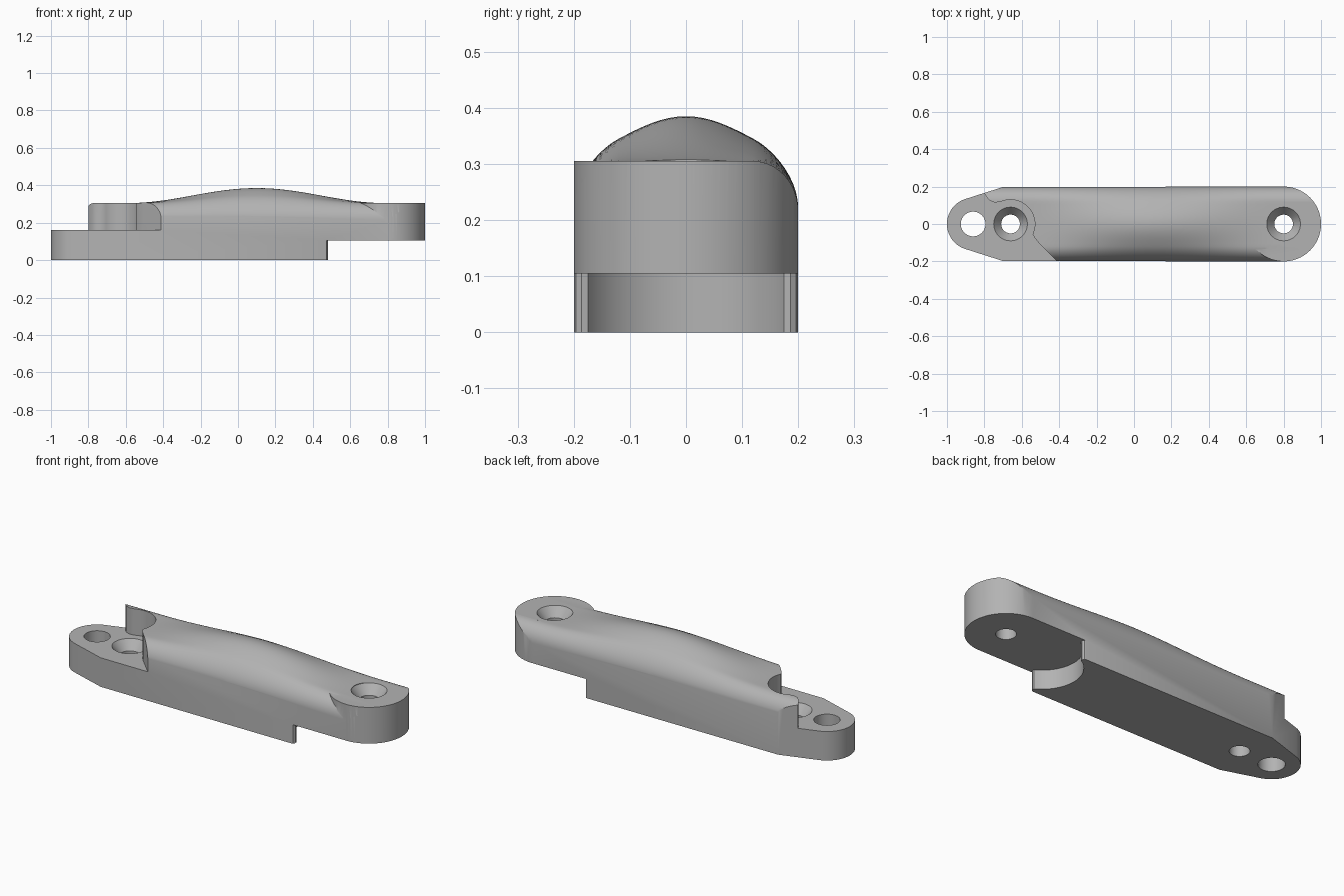
import bpy, bmesh
from math import sin, cos, pi, radians, sqrt

old = bpy.data.objects.get("Cube")
if old:
    bpy.data.objects.remove(old, do_unlink=True)

grey = bpy.data.materials.new("plain_grey")
grey.use_nodes = True
colour = (0.45, 0.45, 0.45, 1)
grey.diffuse_color = colour
grey.node_tree.nodes["Principled BSDF"].inputs["Base Color"].default_value = colour


def make(name, bm):
    bmesh.ops.recalc_face_normals(bm, faces=bm.faces)
    mesh = bpy.data.meshes.new(name)
    bm.to_mesh(mesh)
    bm.free()
    mesh.materials.append(grey)
    ob = bpy.data.objects.new(name, mesh)
    bpy.context.collection.objects.link(ob)
    return ob


def arc(cx, cy, r, start, end, n):
    angles = [radians(start + (end - start) * i / n) for i in range(n + 1)]
    return [(cx + r * cos(a), cy + r * sin(a)) for a in angles]


def prism(name, outline, low, high):
    bm = bmesh.new()
    base = bm.faces.new([bm.verts.new((x, y, low)) for x, y in outline])
    top = bmesh.ops.extrude_face_region(bm, geom=[base])["geom"]
    for v in top:
        if isinstance(v, bmesh.types.BMVert):
            v.co.z = high
    return make(name, bm)


def lathe(name, cx, profile, n=48):
    # closed solid of revolution from (radius, height) pairs
    bm = bmesh.new()
    rings = [[bm.verts.new((x, y, z)) for x, y in arc(cx, 0, r, 0, 360, n)[:-1]]
             for r, z in profile]
    for a, b in zip(rings, rings[1:]):
        for i in range(n):
            j = (i + 1) % n
            bm.faces.new((a[i], a[j], b[j], b[i]))
    bm.faces.new(rings[0])
    bm.faces.new(rings[-1])
    return make(name, bm)


def combine(target, tool, operation):
    mod = target.modifiers.new(operation, 'BOOLEAN')
    mod.operation, mod.object, mod.solver = operation, tool, 'EXACT'
    bpy.context.view_layer.update()
    result = target.evaluated_get(bpy.context.evaluated_depsgraph_get())
    mesh = bpy.data.meshes.new_from_object(result)
    target.modifiers.clear()
    target.data = mesh
    bpy.data.objects.remove(tool, do_unlink=True)


# Crowned top: a bell in both directions with rounded long edges
FLAT = 0.305


def top_height(x, y):
    u, v = (x - 0.1) / 0.69, y / 0.24
    bell = cos(pi * u / 2) ** 2 * cos(pi * v / 2) ** 2 if abs(u) < 1 else 0
    t = min(1, max(0, abs(y) - 0.12) / 0.08)
    return FLAT + 0.08 * bell - 0.09 * (1 - sqrt(max(0, 1 - t * t)))


def crowned_block():
    half = [0.12 * i / 8 for i in range(1, 9)]
    half += [0.12 + 0.08 * sin(pi / 2 * i / 10) for i in range(1, 11)] + [0.22]
    ys = [-y for y in reversed(half)] + [0] + half
    xs = [-1.1 + 2.2 * i / 88 for i in range(89)]
    bm = bmesh.new()
    sections = []
    for x in xs:
        ring = [bm.verts.new((x, y, top_height(x, y))) for y in ys]
        ring += [bm.verts.new((x, y, -0.1)) for y in (ys[-1], ys[0])]
        sections.append(ring)
    for a, b in zip(sections, sections[1:]):
        for i in range(len(a)):
            j = (i + 1) % len(a)
            bm.faces.new((a[i], a[j], b[j], b[i]))
    bm.faces.new(sections[0])
    bm.faces.new(sections[-1])
    return make("crown", bm)


# Plan outline: wide round end, straight sides, tapered tail
plan = arc(0.8, 0, 0.2, -90, 90, 40) + [(-0.7, 0.198)]
plan += arc(-0.86, 0, 0.14, 108, 252, 32) + [(-0.7, -0.198)]
body = prism("link_body", plan, 0, 0.6)
combine(body, crowned_block(), 'INTERSECT')

# Flat pad at the wide end, full height on the front side only
pad = arc(0.8, 0, 0.2, -180, 37, 48) + arc(0.8, 0, 0.2, 143, 180, 8)[:-1]
combine(body, prism("pad", pad, 0, FLAT), 'UNION')

# Hollow under the wide end, with rounded tips
tip = [(0.465, 0.3), (0.465, 0.2), (0.474, 0.196), (0.48, 0.186)]
hollow = [(1.1, -0.3), (1.1, 0.3)] + tip
hollow += arc(0.575, 0, 0.2, 119, 241, 28)
hollow += [(x, -y) for x, y in reversed(tip)]
combine(body, prism("hollow", hollow, -0.2, 0.105), 'DIFFERENCE')

# Step over the tail, curving round the screw hole
step = [(-1.1, -0.3), (-0.32, -0.3), (-0.41, -0.2), (-0.51, -0.1), (-0.53, -0.075)]
step += arc(-0.66, 0, 0.13, -25, 115, 28)
step += [(-0.745, 0.115), (-0.77, 0.125), (-0.785, 0.14), (-0.8, 0.165),
         (-0.85, 0.3), (-1.1, 0.3)]
combine(body, prism("step", step, 0.16, 0.8), 'DIFFERENCE')

# Countersunk screw holes and the plain tail hole
for cx, z in ((0.8, FLAT), (-0.66, 0.16)):
    sink = [(0.05, -0.1), (0.05, z - 0.05), (0.09, z), (0.09, z + 0.1)]
    combine(body, lathe("screw_hole", cx, sink), 'DIFFERENCE')
combine(body, lathe("tail_hole", -0.86, [(0.066, -0.1), (0.066, 0.4)]), 'DIFFERENCE')

bpy.ops.object.select_all(action='DESELECT')
body.select_set(True)
bpy.context.view_layer.objects.active = body
bpy.ops.object.shade_smooth_by_angle(angle=radians(30))
